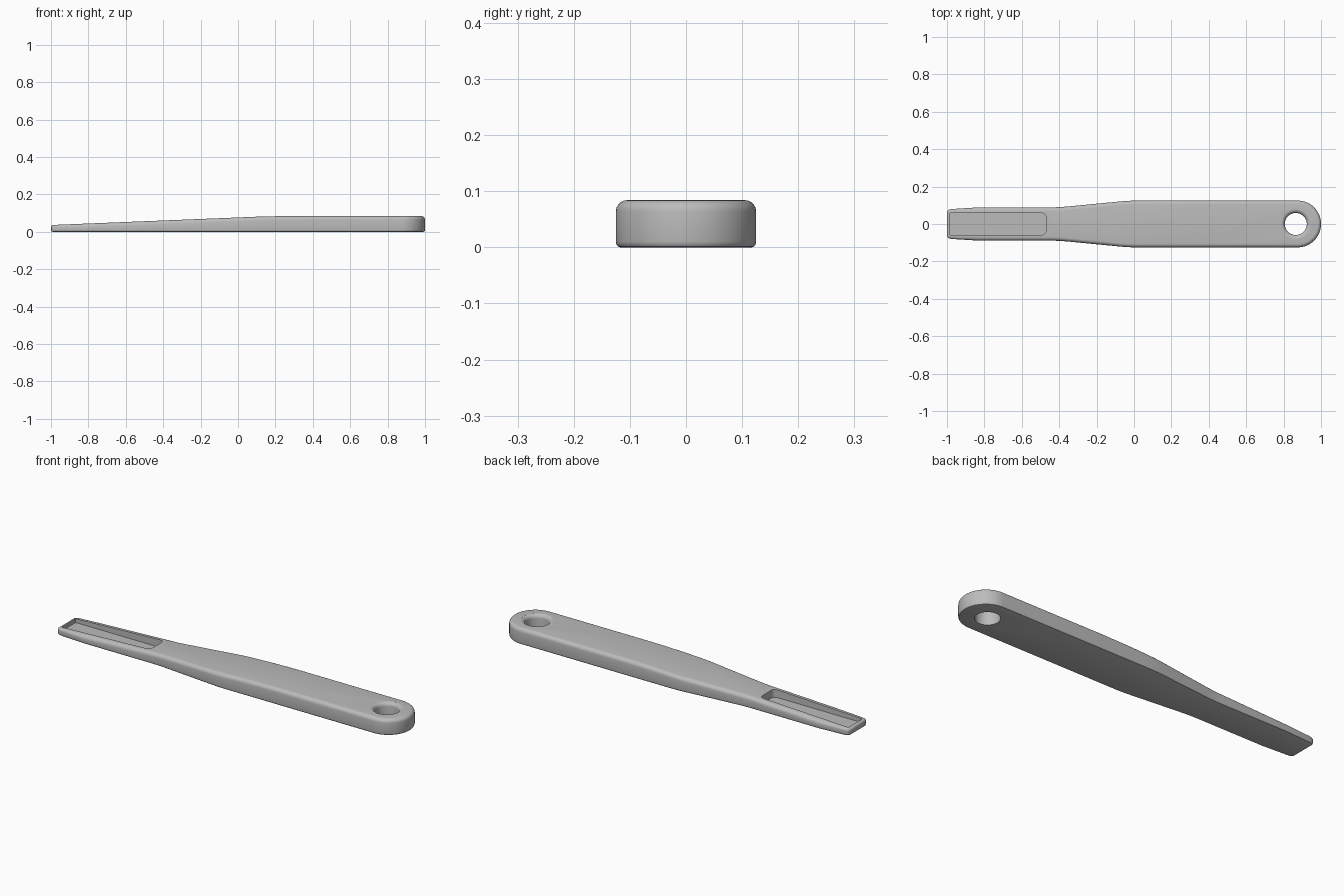
import bpy, bmesh, math
from mathutils import Vector

if "Cube" in bpy.data.objects:
    bpy.data.objects.remove(bpy.data.objects["Cube"])

grey = bpy.data.materials.new("plain_grey")
grey.diffuse_color = (0.5, 0.5, 0.5, 1)
grey.use_nodes = True
grey.node_tree.nodes["Principled BSDF"].inputs["Base Color"].default_value = grey.diffuse_color


def make_object(name, bm):
    bmesh.ops.recalc_face_normals(bm, faces=bm.faces)
    mesh = bpy.data.meshes.new(name)
    bm.to_mesh(mesh)
    bm.free()
    mesh.materials.append(grey)
    obj = bpy.data.objects.new(name, mesh)
    bpy.context.collection.objects.link(obj)
    return obj


def loft(bm, rings, closed=True):
    """Skin a list of vertex rings with quads."""
    for a, b in zip(rings, rings[1:]):
        for i in range(len(a)):
            j = (i + 1) % len(a)
            bm.faces.new((a[i], a[j], b[j], b[i]))


def top_z(x):
    """Height of the tapering upper face, eased into the flat grip."""
    keys = [(-1, 0.036), (0.1, 0.0805), (0.2, 0.083), (0.3, 0.084), (1, 0.084)]
    for (x0, z0), (x1, z1) in zip(keys, keys[1:]):
        if x <= x1:
            return z0 + (z1 - z0) * (x - x0) / (x1 - x0)
    return keys[-1][1]


def top_radius(x):
    return 0.011 + 0.009 * min(1, max(0, (x + 1) / 0.17))


# Half outline from the narrow tip to the round end, then mirrored
half = [(-1, 0.064), (-0.996, 0.072), (-0.988, 0.077), (-0.975, 0.08),
        (-0.83, 0.089), (-0.44, 0.089), (-0.4, 0.09), (-0.36, 0.093),
        (-0.07, 0.121), (-0.03, 0.124), (0.01, 0.125),
        (0.1, 0.125), (0.2, 0.125), (0.3, 0.125)]
half += [(0.875 + 0.125 * math.sin(a), 0.125 * math.cos(a))
         for a in [math.pi / 2 * (k + 0.0) / 16 for k in range(16)]]
half.append((1, 0.006))
outline = [Vector(p) for p in half] + [Vector((x, -y)) for x, y in reversed(half)]
n = len(outline)


def inset(i, d):
    """Move an outline point inward along its mitred normal."""
    p = outline[i]
    e0 = (p - outline[i - 1]).normalized()
    e1 = (outline[(i + 1) % n] - p).normalized()
    n0, n1 = Vector((e0.y, -e0.x)), Vector((e1.y, -e1.x))
    m = (n0 + n1).normalized()
    return p + m * d / max(0.5, m.dot(n0))


# Handle body: rounded lower edge, wall, larger rounded upper edge
bm = bmesh.new()
rings = []
for k in range(4):
    a = math.pi / 2 * k / 3
    rings.append([bm.verts.new((*inset(i, 0.008 * (1 - math.sin(a))), 0.01 * (1 - math.cos(a))))
                  for i in range(n)])
for k in range(6):
    a = math.pi / 2 * k / 5
    ring = []
    for i, p in enumerate(outline):
        r = top_radius(p.x)
        q = inset(i, r * (1 - math.cos(a)))
        ring.append(bm.verts.new((*q, top_z(p.x) - r * (1 - math.sin(a)))))
    rings.append(ring)
loft(bm, rings)
for ring in (rings[0], rings[-1]):
    for i in range(len(half) - 1):
        bm.faces.new((ring[i], ring[i + 1], ring[n - 2 - i], ring[n - 1 - i]))
body = make_object("handle_body", bm)

# Hanging hole cutter: revolved profile flaring at the upper rim
bm = bmesh.new()
r, f, h = 0.059, 0.02, 0.084
profile = [(r, -0.03), (r, h - f)]
profile += [(r + f * (1 - math.cos(a)), h - f + f * math.sin(a))
            for a in [math.radians(t) for t in (18, 36, 54, 72, 85)]]
profile.append((r + f, h + 0.02))
rings = [[bm.verts.new((0.865 + pr * math.cos(math.tau * k / 40),
                        pr * math.sin(math.tau * k / 40), pz)) for k in range(40)]
         for pr, pz in profile]
loft(bm, rings)
bm.faces.new(rings[0])
bm.faces.new(rings[-1])
hole = make_object("hole_cutter", bm)

# Pocket cutter: long recess with rounded inner corners
bm = bmesh.new()
x0, x1, w, c = -0.984, -0.47, 0.058, 0.022
shape = [(x0, -w)]
shape += [(x1 - c + c * math.sin(a), -w + c - c * math.cos(a))
          for a in [math.pi / 2 * k / 5 for k in range(6)]]
shape += [(x, -y) for x, y in reversed(shape)]
rings = [[bm.verts.new((x, y, z)) for x, y in shape] for z in (0.016, 0.15)]
loft(bm, rings)
bm.faces.new(rings[0])
bm.faces.new(rings[1])
pocket = make_object("pocket_cutter", bm)

# Cut the hole and the pocket, then smooth the rounded surfaces
bpy.context.view_layer.objects.active = body
for cutter in (hole, pocket):
    mod = body.modifiers.new(cutter.name, "BOOLEAN")
    mod.operation = "DIFFERENCE"
    mod.solver = "EXACT"
    mod.object = cutter
    bpy.ops.object.modifier_apply(modifier=mod.name)
    bpy.data.objects.remove(cutter)
body.select_set(True)
bpy.ops.object.shade_smooth_by_angle(angle=math.radians(30))
